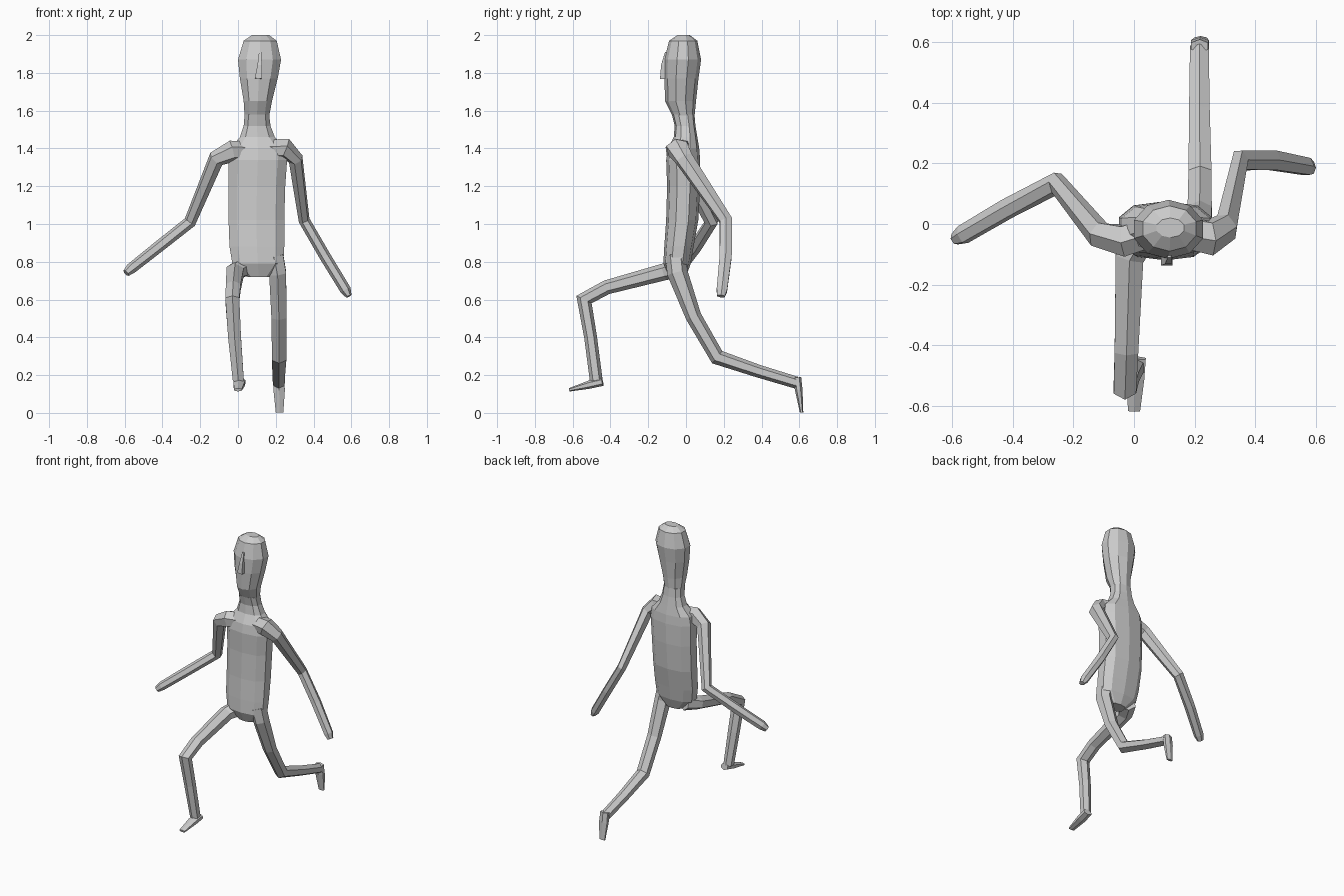
import bpy, bmesh, math
from mathutils import Vector


def make_object(name, bm):
    bmesh.ops.recalc_face_normals(bm, faces=bm.faces[:])
    mesh = bpy.data.meshes.new(name)
    bm.to_mesh(mesh)
    bm.free()
    obj = bpy.data.objects.new(name, mesh)
    bpy.context.collection.objects.link(obj)
    return obj


def skin_rings(name, rings):
    bm = bmesh.new()
    loops = [[bm.verts.new(p) for p in ring] for ring in rings]
    n = len(loops[0])
    for a, b in zip(loops, loops[1:]):
        for i in range(n):
            j = (i + 1) % n
            bm.faces.new((a[i], a[j], b[j], b[i]))
    bm.faces.new(loops[0][::-1])
    bm.faces.new(loops[-1])
    return make_object(name, bm)


def unit_ring(n, power=1.0):
    """Low-poly circle; power below 1 makes it boxier."""
    pts = []
    for i in range(n):
        a = 2 * math.pi * (i + 0.5) / n
        c, s = math.cos(a), math.sin(a)
        pts.append((math.copysign(abs(c) ** power, c), math.copysign(abs(s) ** power, s)))
    mx, my = max(p[0] for p in pts), max(p[1] for p in pts)
    return [(x / mx, y / my) for x, y in pts]


def stack(name, levels, n=10, power=1.0):
    """Horizontal sections: z, x min, x max, y min, y max."""
    rings = []
    for z, x0, x1, y0, y1 in levels:
        rings.append([((x0 + x1) / 2 + (x1 - x0) / 2 * u,
                       (y0 + y1) / 2 + (y1 - y0) / 2 * v, z)
                      for u, v in unit_ring(n, power)])
    return skin_rings(name, rings)


def limb(name, path, side, n=6):
    """Sections along a path: centre, half size along side, half size across it."""
    pts = [Vector(p[0]) for p in path]
    side = Vector(side)
    rings = []
    for i, (_, a, b) in enumerate(path):
        d0 = (pts[i] - pts[max(i - 1, 0)]).normalized()
        d1 = (pts[min(i + 1, len(pts) - 1)] - pts[i]).normalized()
        t = (d0 + d1).normalized()
        s = (side - t * side.dot(t)).normalized()
        w = t.cross(s)
        rings.append([pts[i] + s * a * u + w * b * v for u, v in unit_ring(n)])
    return skin_rings(name, rings)


# Torso with pelvis, shoulder slope and neck
stack("torso", [
    (0.72, 0.05, 0.17, -0.09, 0.00),
    (0.79, -0.03, 0.24, -0.12, 0.025),
    (0.88, -0.045, 0.245, -0.115, 0.04),
    (1.02, -0.05, 0.245, -0.105, 0.065),
    (1.20, -0.05, 0.25, -0.10, 0.075),
    (1.34, -0.05, 0.26, -0.105, 0.075),
    (1.40, -0.04, 0.25, -0.095, 0.07),
    (1.46, 0.01, 0.195, -0.065, 0.06),
    (1.52, 0.03, 0.172, -0.06, 0.05),
    (1.58, 0.035, 0.165, -0.075, 0.045)], 10, 0.8)

# Head
stack("head", [
    (1.57, 0.035, 0.165, -0.07, 0.045),
    (1.65, 0.03, 0.18, -0.11, 0.053),
    (1.77, 0.01, 0.21, -0.115, 0.066),
    (1.87, 0.00, 0.228, -0.115, 0.08),
    (1.97, 0.03, 0.205, -0.09, 0.06),
    (2.00, 0.075, 0.165, -0.045, 0.02)], 10)

# Nose
limb("nose", [((0.117, -0.105, 1.91), 0.006, 0.006),
              ((0.115, -0.118, 1.84), 0.012, 0.014),
              ((0.108, -0.12, 1.77), 0.019, 0.017)], (1, 0, 0), 4)

# Arms, shoulder to fingertips
limb("right_arm", [((0.06, -0.02, 1.39), 0.05, 0.05),
                   ((-0.03, -0.055, 1.385), 0.05, 0.058),
                   ((-0.115, -0.035, 1.345), 0.04, 0.045),
                   ((-0.255, 0.135, 1.01), 0.033, 0.033),
                   ((-0.42, 0.05, 0.88), 0.031, 0.031),
                   ((-0.565, -0.035, 0.765), 0.029, 0.029),
                   ((-0.592, -0.05, 0.74), 0.018, 0.02)], (0.3, 1, 0.2))
limb("left_arm", [((0.15, -0.02, 1.40), 0.05, 0.05),
                  ((0.25, -0.045, 1.40), 0.055, 0.055),
                  ((0.305, -0.01, 1.345), 0.045, 0.04),
                  ((0.35, 0.21, 1.02), 0.033, 0.03),
                  ((0.46, 0.21, 0.83), 0.032, 0.03),
                  ((0.57, 0.19, 0.65), 0.028, 0.029),
                  ((0.587, 0.185, 0.618), 0.02, 0.016)], (-0.2, 1, 0.3))

# Front leg: thigh, shin, foot
limb("front_leg", [((0.03, -0.03, 0.77), 0.05, 0.055),
                   ((-0.015, -0.11, 0.748), 0.047, 0.045),
                   ((-0.025, -0.42, 0.665), 0.039, 0.038),
                   ((-0.03, -0.54, 0.60), 0.037, 0.045),
                   ((-0.018, -0.505, 0.40), 0.034, 0.034),
                   ((0.002, -0.475, 0.17), 0.029, 0.034)], (1, 0, 0))
limb("front_foot", [((0.012, -0.442, 0.165), 0.027, 0.022),
                    ((0.005, -0.51, 0.15), 0.029, 0.022),
                    ((0.0, -0.618, 0.122), 0.02, 0.009)], (1, 0, 0))

# Back leg: thigh, shin, foot
limb("back_leg", [((0.19, -0.055, 0.83), 0.05, 0.055),
                  ((0.21, -0.045, 0.74), 0.045, 0.055),
                  ((0.217, 0.04, 0.51), 0.04, 0.042),
                  ((0.218, 0.165, 0.295), 0.038, 0.042),
                  ((0.216, 0.38, 0.222), 0.034, 0.034),
                  ((0.216, 0.585, 0.16), 0.031, 0.032)], (1, 0, 0))
limb("back_foot", [((0.217, 0.588, 0.187), 0.028, 0.022),
                   ((0.218, 0.597, 0.12), 0.03, 0.02),
                   ((0.22, 0.612, 0.002), 0.02, 0.009)], (1, 0, 0))
